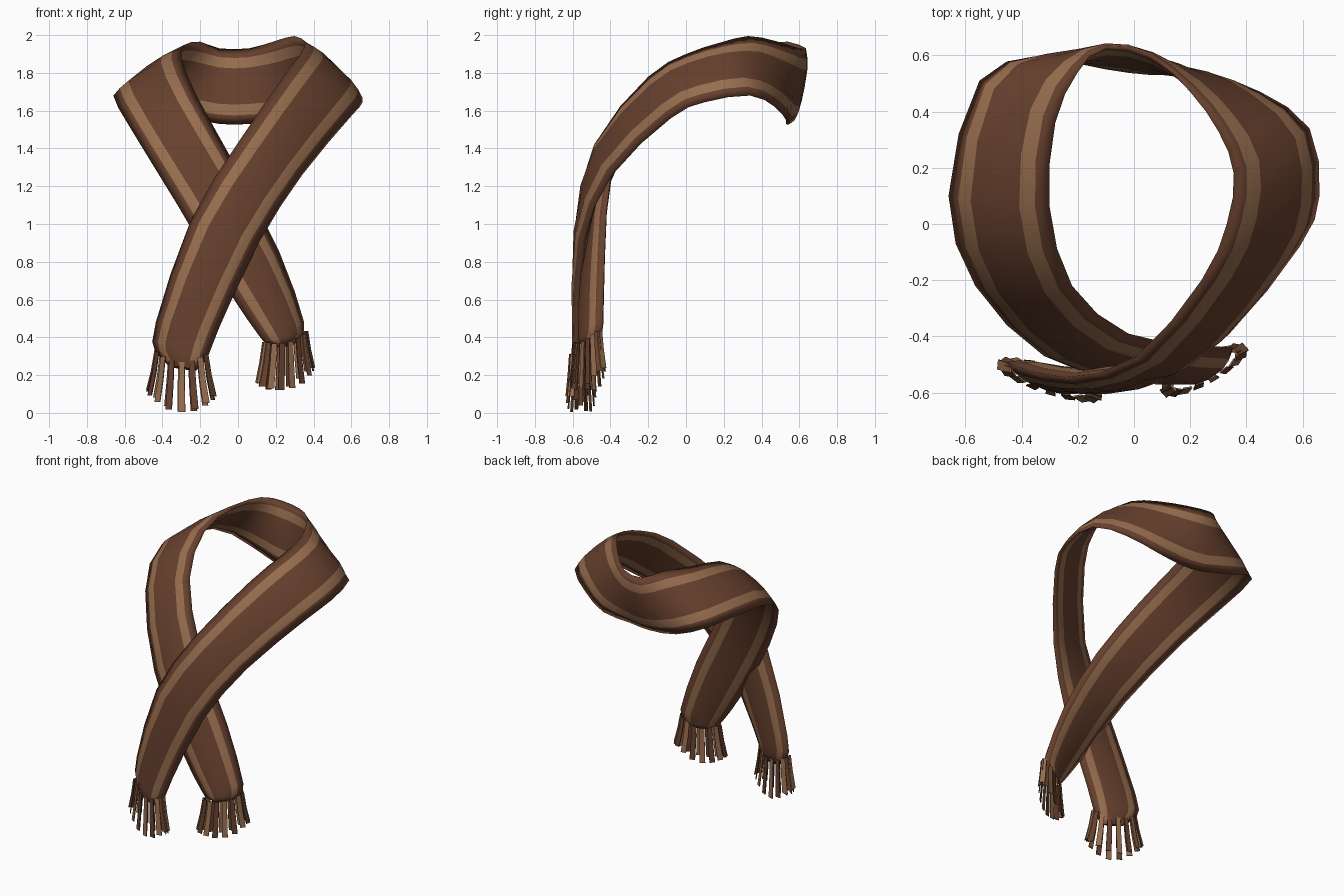
import bpy, bmesh, math, random
from mathutils import Vector

if "Cube" in bpy.data.objects:
    bpy.data.objects.remove(bpy.data.objects["Cube"])

random.seed(4)


def material(name, rgb):
    m = bpy.data.materials.new(name)
    m.diffuse_color = (*rgb, 1)
    m.use_nodes = True
    m.node_tree.nodes["Principled BSDF"].inputs["Base Color"].default_value = m.diffuse_color
    return m


DARK = material("dark_brown", (0.135, 0.052, 0.027))
LIGHT = material("light_brown", (0.31, 0.155, 0.077))

# Stations along the scarf: neck-side edge xyz, outer edge xyz
STATIONS = [
    (-.36, -.54, .245, -.22, -.585, .225),
    (-.44, -.495, .33, -.16, -.585, .295),
    (-.435, -.50, .48, -.10, -.58, .45),
    (-.25, -.545, 1.02, .11, -.545, .90),
    (.00, -.48, 1.43, .34, -.39, 1.26),
    (.24, -.20, 1.78, .59, -.08, 1.56),
    (.33, .00, 1.90, .66, .10, 1.645),
    (.355, .18, 1.96, .625, .34, 1.68),
    (.30, .33, 1.995, .45, .47, 1.62),
    (.20, .47, 1.97, .27, .53, 1.55),
    (.06, .60, 1.93, .06, .53, 1.53),
    (-.10, .635, 1.93, -.10, .55, 1.53),
    (-.20, .54, 1.965, -.34, .59, 1.58),
    (-.28, .36, 1.95, -.55, .51, 1.66),
    (-.30, .06, 1.88, -.66, .10, 1.68),
    (-.22, -.22, 1.68, -.565, -.22, 1.50),
    (-.02, -.39, 1.32, -.32, -.47, 1.10),
    (.22, -.43, .85, -.06, -.55, .66),
    (.35, -.44, .48, .11, -.56, .41),
    (.33, -.46, .40, .15, -.555, .37),
    (.29, -.49, .36, .20, -.54, .35),
]


def smooth_path(pts, steps=2):
    """Catmull-Rom through the points."""
    p = [pts[0]] + pts + [pts[-1]]
    out = []
    for i in range(1, len(p) - 2):
        a, b, c, d = p[i - 1:i + 3]
        for k in range(steps):
            t = k / steps
            out.append(0.5 * (2 * b + (c - a) * t + (2 * a - 5 * b + 4 * c - d) * t ** 2
                              + (3 * b - a - 3 * c + d) * t ** 3))
    return out + [pts[-1]]


def finish(bm, name, mats):
    bmesh.ops.recalc_face_normals(bm, faces=bm.faces[:])
    me = bpy.data.meshes.new(name)
    bm.to_mesh(me)
    bm.free()
    for m in mats:
        me.materials.append(m)
    ob = bpy.data.objects.new(name, me)
    bpy.context.collection.objects.link(ob)
    return ob


# Scarf band: striped lens section swept between the two edge curves
inner = smooth_path([Vector(s[:3]) for s in STATIONS])
outer = smooth_path([Vector(s[3:]) for s in STATIONS])
U = [0, .12, .26, .5, .74, .88, 1]
ring_u = U + U[-2:0:-1]
stripe = [0, 1, 0, 0, 1, 0]
stripe += stripe[::-1]

bm = bmesh.new()
rings = []
last = len(inner) - 1
for i, (a, b) in enumerate(zip(inner, outer)):
    lo, hi = max(i - 1, 0), min(i + 1, last)
    tangent = inner[hi] + outer[hi] - inner[lo] - outer[lo]
    normal = (b - a).cross(tangent).normalized()
    end = min(i, last - i)                      # the hanging ends are plumper
    plump = max(0, 1 - max(end - 5, 0) / 5)
    close = (.5, .85)[end] if end < 2 else 1
    front, back = (.036 + .018 * plump) * close, -(.014 + .022 * plump) * close
    ring = []
    for k, u in enumerate(ring_u):
        h = (front if k < len(U) else back) * (1 - abs(2 * u - 1) ** 2.6)
        ring.append(bm.verts.new(a.lerp(b, u) + normal * h))
    rings.append(ring)
n = len(ring_u)
for r0, r1 in zip(rings, rings[1:]):
    for k in range(n):
        f = bm.faces.new((r0[k], r0[(k + 1) % n], r1[(k + 1) % n], r1[k]))
        f.material_index = stripe[k]
        f.smooth = True
bm.faces.new(rings[0])
bm.faces.new(rings[-1])
finish(bm, "scarf_band", [DARK, LIGHT])


# Fringe: thin strands hanging in a flared oval ring from each end
def fringe(name, centre, half, rise, length, count=16):
    bm = bmesh.new()
    centre, half = Vector(centre), Vector(half)
    flat = Vector((half.x, half.y, 0)).normalized()
    across = Vector((-flat.y, flat.x, 0))
    for i in range(count):
        ang = 2 * math.pi * (i + .25) / count
        s = math.cos(ang)
        out = half * s + across * .036 * math.sin(ang)
        top = centre + out + Vector((0, 0, rise * s * s))
        drop = length - .04 * s * s - random.uniform(0, .012)
        side = (flat * -math.sin(ang) * .14 + across * math.cos(ang) * .06).normalized()
        thick = Vector((-side.y, side.x, 0)) * .003
        rows = []
        for t in (0, .5, 1):
            c = top + out * .32 * t ** 1.3 - Vector((0, 0, drop * t))
            w = side * (.015 + .003 * t)
            rows.append([bm.verts.new(c + p) for p in
                         (-w - thick, w - thick, w + thick, -w + thick)])
        faces = [bm.faces.new(rows[0]), bm.faces.new(rows[-1])]
        for r0, r1 in zip(rows, rows[1:]):
            faces += [bm.faces.new((r0[k], r0[(k + 1) % 4], r1[(k + 1) % 4], r1[k]))
                      for k in range(4)]
        for f in faces:
            f.material_index = i % 2
    finish(bm, name, [LIGHT, DARK])


fringe("front_fringe", (-.30, -.555, .27), (.138, -.045, -.01), .055, .266)
fringe("rear_fringe", (.25, -.52, .375), (.112, .06, .03), .03, .255)
